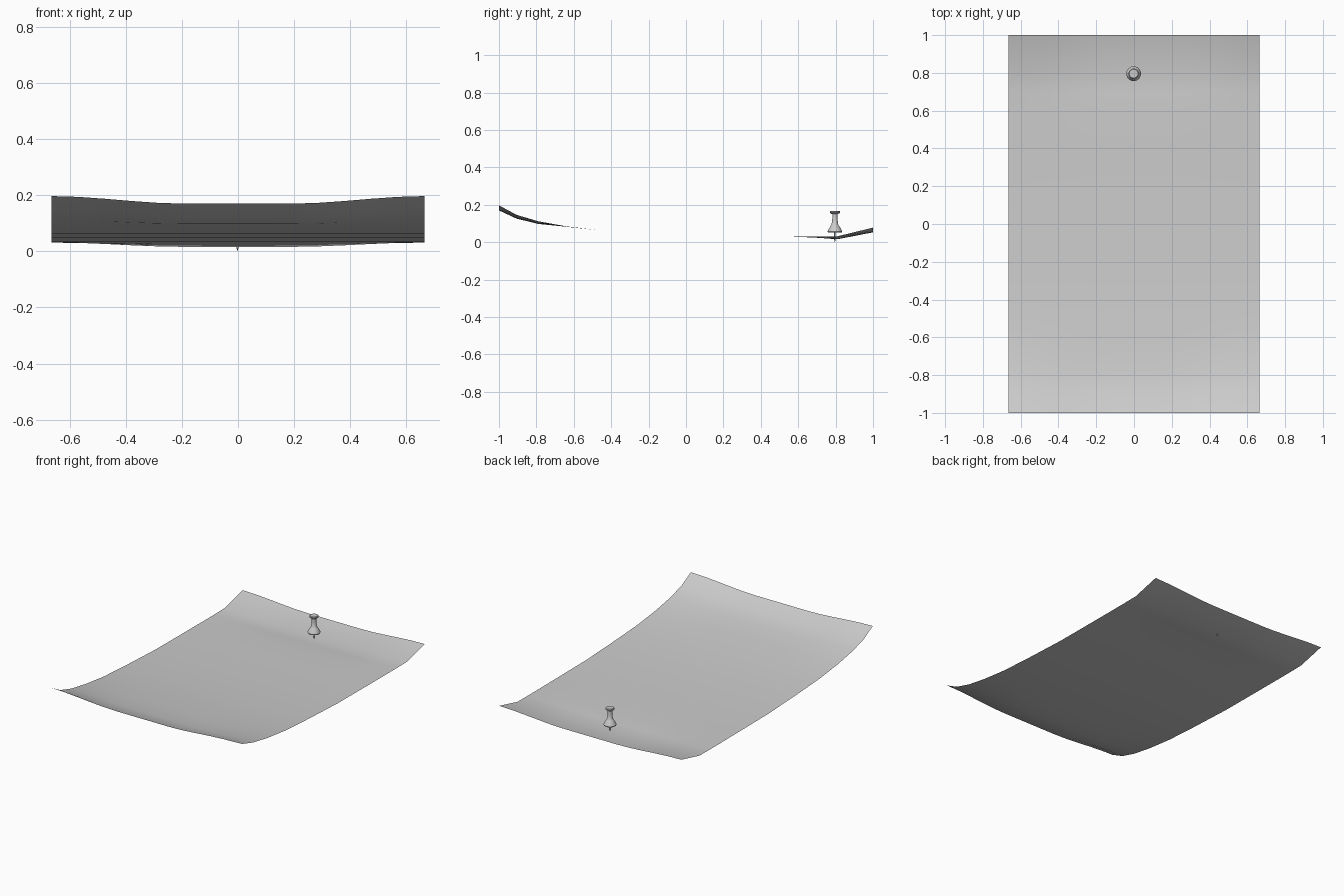
import bpy, bmesh, math

if "Cube" in bpy.data.objects:
    bpy.data.objects.remove(bpy.data.objects["Cube"])

HALF_W = 0.665
PIN_Y = 0.796


def finish(bm, name, angle):
    mesh = bpy.data.meshes.new(name)
    bm.to_mesh(mesh)
    bm.free()
    ob = bpy.data.objects.new(name, mesh)
    bpy.context.collection.objects.link(ob)
    bpy.context.view_layer.objects.active = ob
    ob.select_set(True)
    bpy.ops.object.shade_smooth_by_angle(angle=math.radians(angle))
    ob.select_set(False)
    return ob


# Paper sheet: (y, centre height, extra lift at the side edges)
rows = [(-1, .17, .027), (-.905, .126, .020), (-.79, .098, .014), (-.64, .083, .002),
        (-.45, .062, 0), (-.22, .048, 0), (.09, .034, 0), (.4, .032, 0),
        (.6, .029, .002), (.7, .024, .007), (.81, .016, .016), (1, .053, .025)]
COLS = 14
bm = bmesh.new()
grid = []
for y, z, lift in rows:
    row = []
    for i in range(COLS + 1):
        x = HALF_W * (2 * i / COLS - 1)
        t = max(0, (abs(x) - 0.19) / (HALF_W - 0.19))
        row.append(bm.verts.new((x, y, z + lift * t * t * (3 - 2 * t))))
    grid.append(row)
for a, b in zip(grid, grid[1:]):
    for i in range(COLS):
        bm.faces.new((a[i], a[i + 1], b[i + 1], b[i]))
finish(bm, "paper_sheet", 60)


def lathe(name, profile, sides):
    """Revolve an (r, z) profile around the pin axis."""
    bm = bmesh.new()
    vs = [bm.verts.new((r, 0, z)) for r, z in profile]
    edges = [bm.edges.new(p) for p in zip(vs, vs[1:])]
    bmesh.ops.spin(bm, geom=vs + edges, axis=(0, 0, 1), cent=(0, 0, 0),
                   angle=math.tau, steps=sides)
    bmesh.ops.remove_doubles(bm, verts=bm.verts, dist=1e-5)
    bmesh.ops.recalc_face_normals(bm, faces=bm.faces)
    ob = finish(bm, name, 35)
    ob.location = (-0.002, PIN_Y, 0)


# Push pin handle and needle
lathe("pin_handle", [(0, .168), (.023, .168), (.027, .165), (.027, .158), (.022, .153),
                     (.014, .150), (.014, .125), (.018, .094), (.022, .089), (.028, .079),
                     (.037, .063), (.039, .058), (.037, .053), (.030, .051), (0, .051)], 24)
lathe("pin_needle", [(0, .053), (.0035, .053), (.0035, .012), (0, 0)], 12)
